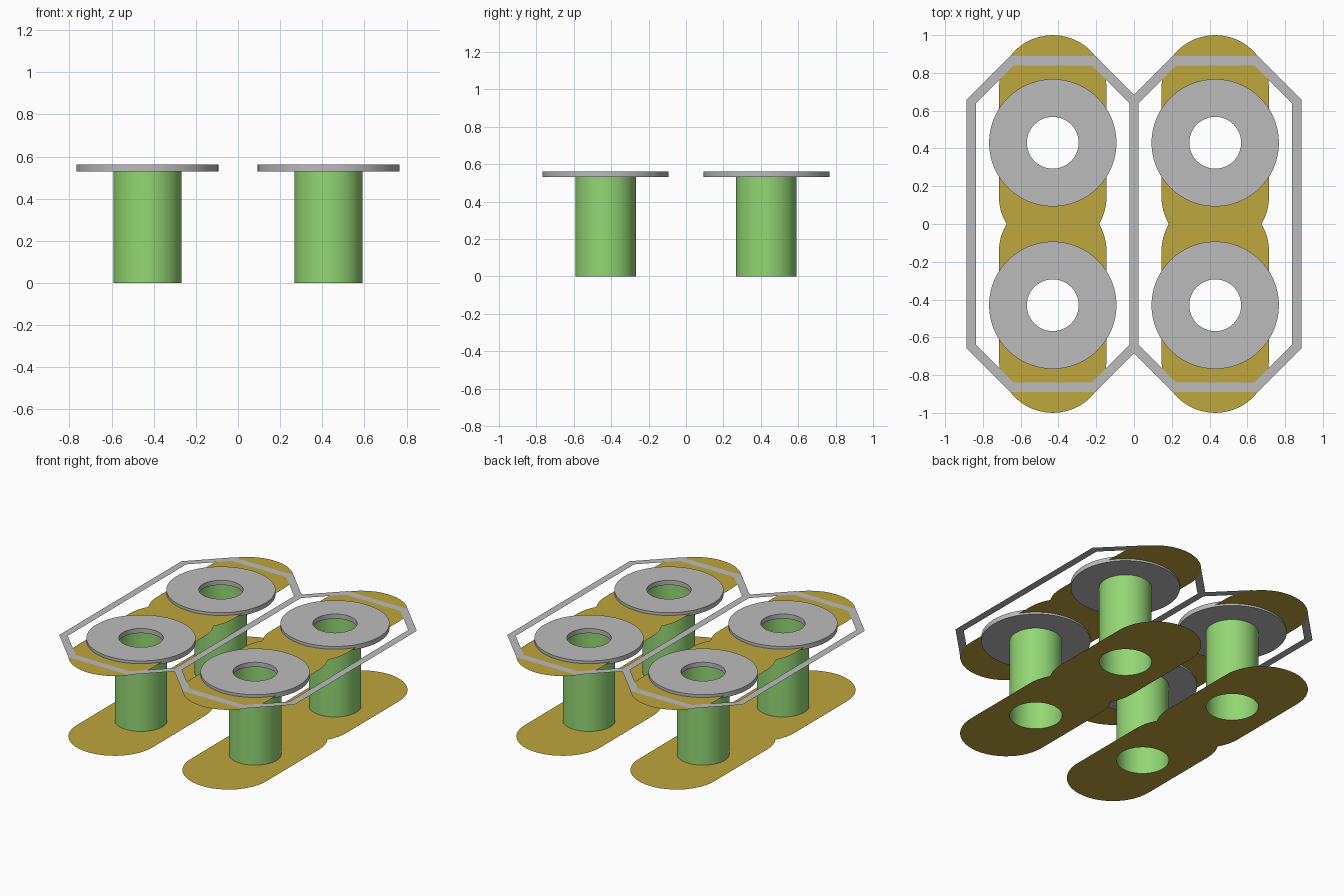
import bpy
import math

if "Cube" in bpy.data.objects:
    bpy.data.objects.remove(bpy.data.objects["Cube"], do_unlink=True)

PAD = 0.43          # pad centre in x and y
TUBE_R = 0.162      # barrel radius
STRIP_R = 0.285     # half width of the rounded strips
TOP_Z = 0.543       # height of the upper sheet
TAU = 2 * math.pi


def material(name, rgb):
    m = bpy.data.materials.new(name)
    m.use_nodes = True
    m.diffuse_color = (*rgb, 1)
    bsdf = m.node_tree.nodes["Principled BSDF"]
    bsdf.inputs["Base Color"].default_value = (*rgb, 1)
    bsdf.inputs["Roughness"].default_value = 0.6
    return m


GREY = material("light grey", (0.50, 0.50, 0.50))
GOLD = material("gold", (0.51, 0.385, 0.047))
GREEN = material("green", (0.295, 0.68, 0.175))


def bridge(name, loops, mat, close=False, axes=(True, True, False)):
    """Join equal-length point loops with quads, then mirror the part."""
    n = len(loops[0])
    verts = [p for loop in loops for p in loop]
    faces = []
    for k in range(len(loops) if close else len(loops) - 1):
        a, b = k * n, ((k + 1) % len(loops)) * n
        faces += [(a + i, a + (i + 1) % n, b + (i + 1) % n, b + i) for i in range(n)]
    mesh = bpy.data.meshes.new(name)
    mesh.from_pydata(verts, [], faces)
    mesh.materials.append(mat)
    obj = bpy.data.objects.new(name, mesh)
    bpy.context.collection.objects.link(obj)
    bpy.ops.object.select_all(action="DESELECT")
    obj.select_set(True)
    bpy.context.view_layer.objects.active = obj
    bpy.ops.object.shade_smooth_by_angle(angle=math.radians(30))
    mirror = obj.modifiers.new("Mirror", "MIRROR")
    mirror.use_axis = axes
    mirror.merge_threshold = 0.0005
    return obj


def ring(radius, z, angles):
    """Points round a pad centre; radius may depend on the angle."""
    pts = []
    for a in angles:
        r = radius(a) if callable(radius) else radius
        pts.append((PAD + r * math.cos(a), PAD + r * math.sin(a), z))
    return pts


def strip_radius(a):
    """Straight-sided strip with round ends, trimmed at the middle line."""
    c, s = math.cos(a), math.sin(a)
    r = STRIP_R / abs(c) if abs(c) >= abs(s) else 2 * STRIP_R * abs(s)
    return min(r, PAD / -s) if s < 0 else r


round_angles = [TAU * i / 96 for i in range(96)]
notch = math.asin(math.sqrt(PAD / (2 * STRIP_R)))
strip_angles = sorted(round_angles + [math.pi + notch, TAU - notch])

# Lower and upper gold strips, each with barrel holes
for name, z in (("lower_strips", 0.0), ("upper_strips", TOP_Z)):
    bridge(name, [ring(strip_radius, z, strip_angles),
                  ring(TUBE_R, z, strip_angles)], GOLD)

# Open green barrels
bridge("barrels", [ring(TUBE_R, 0.0, round_angles),
                   ring(TUBE_R, TOP_Z, round_angles)], GREEN)

# Grey washers on top of the barrels
profile = [(0.337, 0.53), (0.337, 0.562), (0.137, 0.562), (0.137, 0.53)]
bridge("washers", [ring(r, z, round_angles) for r, z in profile], GREY, close=True)


# Flat double octagon frame sharing a middle bar
def octagon(upper):
    z = TOP_Z + 0.003
    return ([(x, -y, z) for x, y in upper]
            + [(x, y, z) for x, y in reversed(upper)])


outer = octagon([(0, 0.685), (0.205, 0.89), (0.655, 0.89), (0.887, 0.658)])
inner = octagon([(0.025, 0.64), (0.225, 0.84), (0.635, 0.84), (0.837, 0.638)])
bridge("outline_frame", [outer, inner], GREY, axes=(True, False, False))
